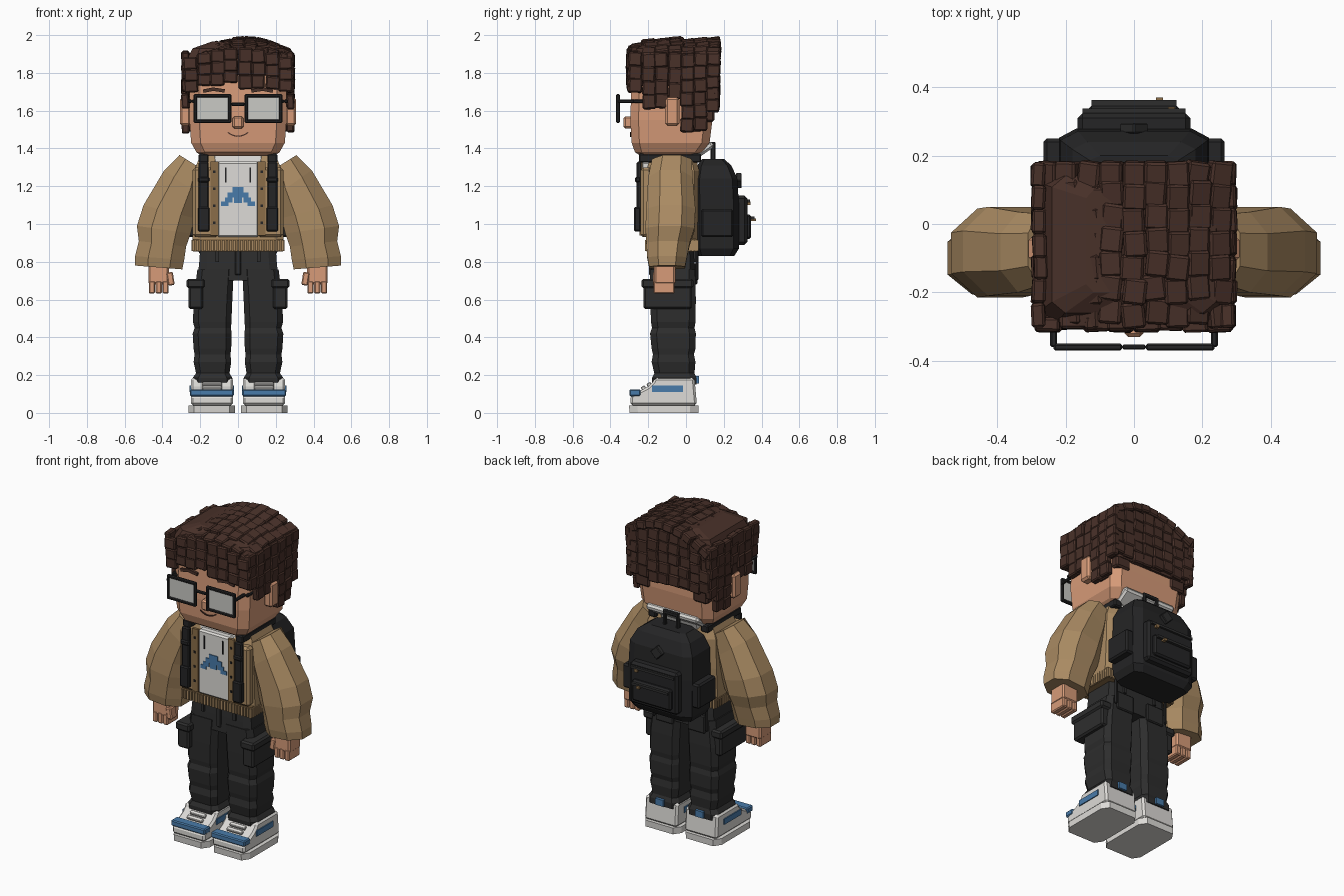
import bpy, bmesh, math, random
from mathutils import Matrix, Vector, Euler

random.seed(7)


def material(name, hex_code):
    lin = [(int(hex_code[i:i + 2], 16) / 255) ** 2.2 for i in (0, 2, 4)]
    m = bpy.data.materials.new(name)
    m.diffuse_color = (*lin, 1)
    return m


HAIR = material("dark brown hair", "4a342d")
SKIN = material("skin", "d69a78")
TAN = material("tan jacket", "a98a63")
TRIM = material("brown trim", "8a6d4a")
BLACK = material("charcoal cloth", "313131")
PACK = material("pack black", "29292a")
WHITE = material("off white", "dcdad6")
LENS = material("pale lens", "c8c8c4")
BLUE = material("blue", "4a7aa8")


def finish(name, bm, mat, bevel=0, mirror=False):
    bmesh.ops.recalc_face_normals(bm, faces=bm.faces)
    me = bpy.data.meshes.new(name)
    bm.to_mesh(me)
    bm.free()
    ob = bpy.data.objects.new(name, me)
    bpy.context.collection.objects.link(ob)
    me.materials.append(mat)
    if mirror:
        ob.modifiers.new("mirror", "MIRROR")
    if bevel:
        b = ob.modifiers.new("bevel", "BEVEL")
        b.width, b.segments = bevel, 1
    return ob


def boxes(name, mat, items, bevel=0, mirror=False):
    """Each item: x0, x1, y0, y1, z0, z1 and an optional rotation."""
    bm = bmesh.new()
    for it in items:
        x0, x1, y0, y1, z0, z1 = it[:6]
        rot = Euler(it[6] if len(it) > 6 else (0, 0, 0)).to_matrix().to_4x4()
        c = Vector(((x0 + x1) / 2, (y0 + y1) / 2, (z0 + z1) / 2))
        bmesh.ops.create_cube(bm, size=1, matrix=Matrix.Translation(c) @ rot @
                              Matrix.Diagonal((x1 - x0, y1 - y0, z1 - z0, 1)))
    return finish(name, bm, mat, bevel, mirror)


def loft(name, mat, rings, c=.22, mirror=False, bevel=0):
    """Chamfered rings: inner x, inner z, outer x, outer z, y0, y1."""
    uv = [(c, 0), (1 - c, 0), (1, c), (1, 1 - c), (1 - c, 1), (c, 1), (0, 1 - c), (0, c)]
    bm = bmesh.new()
    loops = [[bm.verts.new((xi + (xo - xi) * u, y0 + (y1 - y0) * v, zi + (zo - zi) * u))
              for u, v in uv] for xi, zi, xo, zo, y0, y1 in rings]
    for a, b in zip(loops, loops[1:]):
        for i in range(8):
            j = (i + 1) % 8
            bm.faces.new((a[i], a[j], b[j], b[i]))
    bm.faces.new(loops[0])
    bm.faces.new(loops[-1])
    return finish(name, bm, mat, bevel, mirror)


def centred(rings):
    return [(-w, z, w, z, y0, y1) for z, w, y0, y1 in rings]


# Head and face
loft("head", SKIN, centred([(1.36, .19, -.24, .04), (1.38, .22, -.27, .085), (1.43, .248, -.288, .125),
     (1.55, .257, -.295, .14), (1.86, .257, -.285, .14)]), c=.1)
loft("neck", SKIN, centred([(1.28, .11, -.16, .03), (1.37, .11, -.16, .03)]))
boxes("ears", SKIN, [(.25, .308, -.11, -.035, 1.52, 1.67)], .012, True)
boxes("nose", SKIN, [(-.028, .028, -.33, -.28, 1.505, 1.57)], .01)
boxes("eyebrows", HAIR, [(.07, .13, -.305, -.28, 1.70, 1.718, (0, -.15, 0)),
      (.125, .185, -.305, -.28, 1.70, 1.718, (0, .2, 0))], 0, True)
boxes("mouth", HAIR, [(x - .011, x + .011, -.297, -.288, z, z + .006, (0, -math.atan(14 * x), 0))
      for x in (-.045, -.03, -.015, 0, .015, .03, .045) for z in [1.462 + 7 * x * x]])

# Glasses
X0, X1, Z0, Z1 = .035, .235, 1.535, 1.687
boxes("glasses_frame", PACK, [
    (X0, X1, -.37, -.35, Z0, Z0 + .018), (X0, X1, -.37, -.35, Z1 - .018, Z1),
    (X0, X0 + .018, -.37, -.35, Z0, Z1), (X1 - .018, X1, -.37, -.35, Z0, Z1),
    (0, X0, -.367, -.352, 1.625, 1.643), (.225, .245, -.36, -.27, 1.64, 1.658),
    (.245, .265, -.28, -.08, 1.64, 1.658)], .005, True)
boxes("lenses", LENS, [(X0 + .012, X1 - .012, -.364, -.356, Z0 + .012, Z1 - .012)], 0, True)

# Hair: a core covered in overlapping tufts
loft("hair_core", HAIR, centred([(1.73, .272, -.285, .15), (1.86, .275, -.29, .155), (1.93, .24, -.26, .14),
     (1.965, .14, -.2, .1)]), c=.08)
loft("hair_back_core", HAIR, centred([(1.6, .268, -.02, .155), (1.76, .272, -.02, .155)]), c=.08)
tufts = []


def jit(a):
    return random.uniform(-a, a)


def tuft(cx, cy, cz, sx, sy, sz, rot=(0, 0, 0)):
    r = [a + jit(.07) for a in rot]
    tufts.append((cx - sx / 2, cx + sx / 2, cy - sy / 2, cy + sy / 2, cz - sz / 2, cz + sz / 2, r))


for i in range(9):                                  # crown
    for j in range(7):
        x = -.25 + i * .0625 + jit(.006)
        y = -.265 + j * .069 + (i % 2) * .012
        z = 1.975 - 1.15 * (x - .03) ** 2 - .7 * max(0, -.12 - y) ** 2 * 2 + jit(.006)
        tuft(x, min(y, .145), z - .015, .068, .076, .05, (.1, 2 * (x - .03), jit(.1)))


def side_bottom(y):
    if y < -.22:
        return 1.70
    if y < -.12:
        return 1.615
    if y < -.03:
        return 1.67
    return 1.49 if y < .08 else 1.60


def column(x, y, top, low, w, along_y):
    n = max(2, round((top - low) / .068))
    h = (top - low) / n
    for k in range(n):
        z = top - (k + .5) * h
        s = (.04, w, h * 1.08) if along_y else (w, .04, h * 1.08)
        tuft(x + jit(.005), y + jit(.005), z, *s)


for i in range(7):                                  # sides
    y = -.265 + i * .068
    for s in (-1, 1):
        column(s * .276, y, 1.905 + jit(.01), side_bottom(y) + jit(.008), .071, True)
for i in range(8):                                  # back and fringe
    x = -.252 + i * .072
    column(x, .156, 1.94 - .8 * x * x, 1.61 + jit(.015), .074, False)
    column(x, -.292, 1.93 - .8 * x * x, 1.735 - .5 * x * x + jit(.018), .074, False)
boxes("hair_tufts", HAIR, tufts, .007)
boxes("hair_nape", HAIR, [(.215, .272, 0, .085, 1.49, 1.62), (.15, .25, .09, .15, 1.54, 1.64)], .01, True)

# Jacket body, panels and ribbed hem
loft("jacket_body", TAN, centred([(.9, .242, -.205, .06), (1.1, .24, -.21, .07), (1.28, .235, -.21, .07),
     (1.36, .2, -.19, .05)]), c=.1)
boxes("jacket_front_panels", TAN, [(.105, .24, -.24, -.18, .93, 1.3)], .015, True)
boxes("jacket_placket", TRIM, [(.103, .145, -.246, -.23, .94, 1.33)], 0, True)
boxes("jacket_buttons", PACK, [(.12, .132, -.252, -.24, z, z + .012) for z in (1, 1.09, 1.18, 1.27)], 0, True)
boxes("jacket_hem", TRIM, [(-.238, .238, -.208, .055, .855, .92)])
ribs = [(x - .006, x + .006, -.218, .065, .857, .915) for x in [-.235 + k * .0196 for k in range(25)]]
ribs += [(-.246, .246, y - .006, y + .006, .857, .915) for y in [-.195 + k * .02 for k in range(13)]]
boxes("hem_ribs", TAN, ribs)
loft("sleeves", TAN, [(.19, 1.29, .31, 1.365, -.18, .03), (.2, 1.15, .39, 1.285, -.2, .035),
     (.23, 1.03, .5, 1.10, -.21, .05), (.25, .95, .535, .99, -.215, .045),
     (.275, .88, .525, .91, -.21, .02), (.285, .81, .545, .83, -.205, .005),
     (.295, .76, .545, .78, -.195, -.005)], c=.27, mirror=True)

# Shirt, its stepped emblem, cords and hood
boxes("shirt", WHITE, [(-.11, .11, -.238, -.15, .93, 1.33)], .01)
boxes("shirt_emblem", BLUE, [(-.03, .03, -.243, -.235, 1.165, 1.195), (-.055, .055, -.243, -.235, 1.14, 1.168),
      (-.07, -.03, -.243, -.235, 1.115, 1.14), (.03, .07, -.243, -.235, 1.115, 1.14),
      (-.09, -.05, -.243, -.235, 1.095, 1.118), (.05, .09, -.243, -.235, 1.095, 1.118),
      (-.022, .022, -.243, -.235, 1.11, 1.14)])
boxes("hood_cords", PACK, [(.06, .068, -.245, -.235, 1.22, 1.3)], 0, True)
loft("collar", WHITE, centred([(1.32, .17, -.2, .06), (1.375, .175, -.19, .08)]), c=.15)
boxes("hood", WHITE, [(-.18, .18, .04, .15, 1.375, 1.415, (.6, 0, 0))], .012)

# Hands
boxes("hands", SKIN, [(.365, .475, -.17, -.055, .68, .80)], .01, True)
boxes("fingers", SKIN, [(.367 + k * .036, .4 + k * .036, -.172, -.06, .632, .70) for k in range(3)], .006, True)
boxes("thumbs", SKIN, [(.34, .375, -.175, -.12, .675, .745, (0, .15, 0))], .006, True)

# Trousers
loft("hips", BLACK, centred([(.7, .215, -.188, .045), (.8, .205, -.185, .045), (.87, .2, -.18, .04)]), c=.1)
legs = [(.76, .022, .215, -.19, .048), (.6, .03, .235, -.19, .052), (.48, .035, .238, -.185, .05),
        (.45, .037, .23, -.18, .045), (.42, .034, .24, -.19, .052), (.34, .036, .235, -.182, .05),
        (.31, .04, .23, -.175, .042), (.27, .036, .235, -.182, .05), (.21, .045, .222, -.168, .045),
        (.185, .03, .24, -.18, .055), (.15, .03, .24, -.178, .055)]
loft("trouser_legs", BLACK, [(a, z, b, z, y0, y1) for z, a, b, y0, y1 in legs], c=.14, mirror=True)
boxes("cargo_pockets", BLACK, [(.185, .262, -.225, .03, .55, .69), (.175, .272, -.235, .04, .66, .71)], .01, True)
boxes("rear_pockets", BLACK, [(.05, .17, .04, .06, .68, .79)], .006, True)
boxes("fly", BLACK, [(-.015, .015, -.195, -.17, .73, .86)], .004)
boxes("belt_loops", BLACK, [(.1, .118, -.195, .055, .8, .865)], 0, True)

# Shoes
loft("soles", WHITE, [(.015, 0, .262, 0, -.298, .065), (.015, .04, .262, .04, -.302, .067)], c=.12, mirror=True)
bm = bmesh.new()
outline = [(-.295, .04), (-.295, .09), (-.2, .14), (-.175, .165), (-.165, .185), (.045, .185), (.058, .04)]
face = bm.faces.new([bm.verts.new((.026, y, z)) for y, z in outline])
ext = bmesh.ops.extrude_face_region(bm, geom=[face])
bmesh.ops.translate(bm, vec=(.224, 0, 0), verts=[v for v in ext["geom"] if isinstance(v, bmesh.types.BMVert)])
finish("shoe_uppers", bm, WHITE, .012, True)
boxes("shoe_toe_bands", BLUE, [(.022, .254, -.3, -.24, .088, .124)], .006, True)
boxes("shoe_side_patches", BLUE, [(.02, .256, -.18, -.015, .11, .145)], 0, True)
boxes("shoe_heel_tabs", BLUE, [(.11, .165, .04, .068, .155, .195)], 0, True)
boxes("shoe_laces", WHITE, [(.085, .19, y - .012, y + .012, z, z + .02, (.5, 0, 0))
      for y, z in ((-.225, .122), (-.195, .14))], .004, True)

# Backpack
loft("backpack", PACK, centred([(.83, .195, .06, .255), (.87, .218, .045, .28), (1.1, .22, .045, .28),
     (1.24, .215, .045, .272), (1.31, .18, .06, .24), (1.345, .13, .085, .2)]), c=.12)
boxes("pack_side_pockets", PACK, [(.2, .265, .08, .25, .93, 1.08)], .01, True)
boxes("pack_front_pocket", PACK, [(-.165, .165, .26, .325, .89, 1.15)], .015)
boxes("pack_lower_pocket", PACK, [(-.135, .135, .31, .345, .92, 1.05)], .01)
boxes("pack_zips", BLACK, [(-.125, .125, .34, .362, 1.025, 1.04), (-.15, .15, .32, .338, 1.115, 1.13)])
boxes("zip_pulls", TRIM, [(.065, .085, .345, .37, 1.015, 1.03), (.1, .12, .325, .342, 1.1, 1.118)])
boxes("pack_badge", BLACK, [(-.03, .03, .265, .295, 1.2, 1.26, (0, math.pi / 4, 0))], .004)
boxes("pack_handle", PACK, [(-.055, -.035, .13, .155, 1.33, 1.43), (.035, .055, .13, .155, 1.33, 1.43),
      (-.055, .055, .13, .155, 1.41, 1.435)], .005)
boxes("pack_straps", PACK, [(.155, .208, -.262, -.235, .96, 1.33), (.15, .213, -.275, -.24, .96, 1.09),
      (.152, .212, -.27, -.24, 1.22, 1.25), (.155, .208, -.25, .08, 1.325, 1.372),
      (.172, .192, .05, .065, .7, .88)], .007, True)
